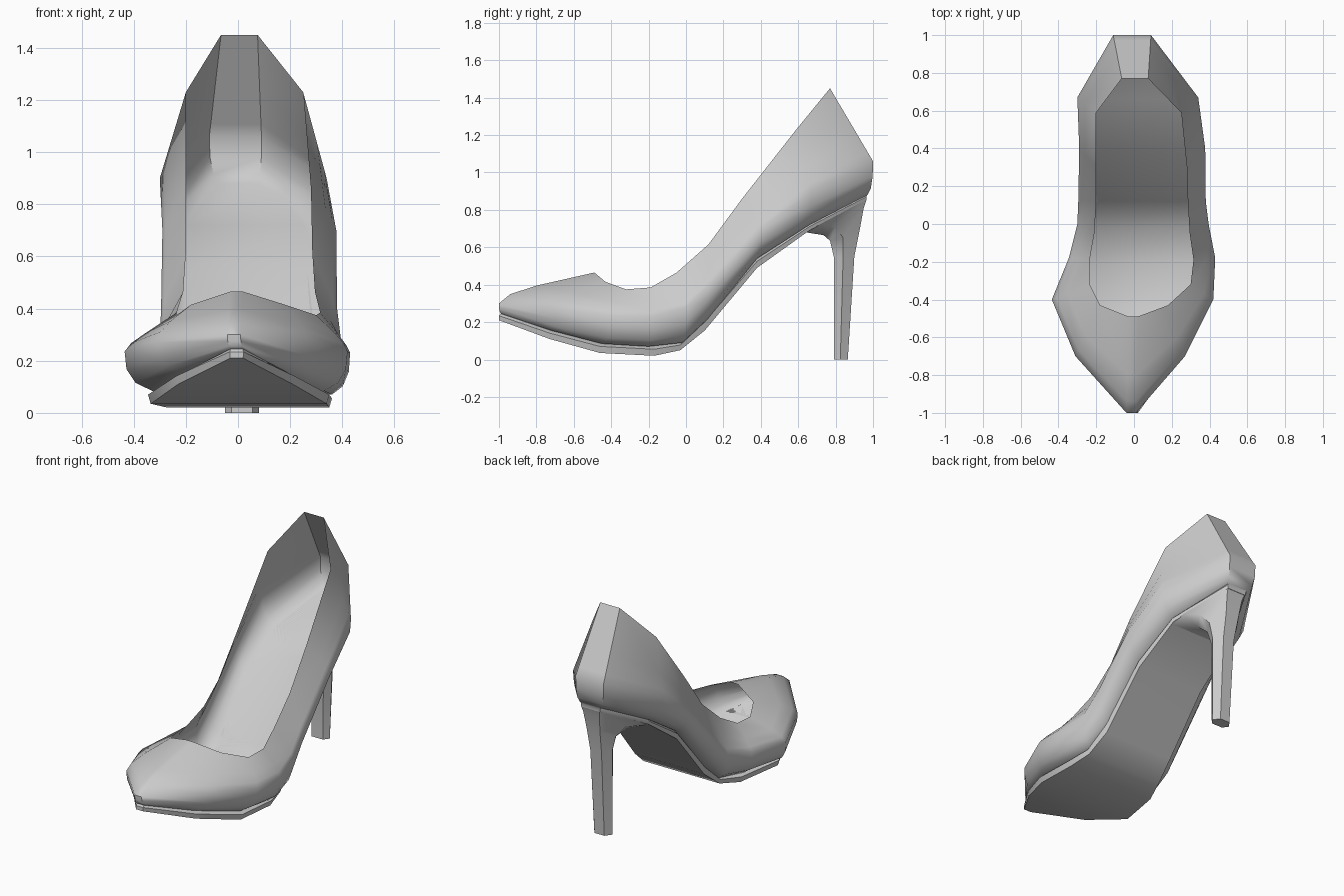
import bpy, bmesh
from math import radians

if "Cube" in bpy.data.objects:
    bpy.data.objects.remove(bpy.data.objects["Cube"])


def blend(a, b, t, tz=None):
    """Row-by-row mix of two outlines, with its own factor for z."""
    tz = t if tz is None else tz
    return [tuple(p + (q - p) * (tz if k == 3 else t)
                  for k, (p, q) in enumerate(zip(r, s))) for r, s in zip(a, b)]


def loft(name, levels, cap_first=False, cap_last=False, angle=45):
    """Loft closed outlines; each outline is rows of (y, x_left, x_right, z)."""
    bm = bmesh.new()
    rings = []
    for rows in levels:
        pts = [(l, y, z) for y, l, r, z in rows]
        pts += [(r, y, z) for y, l, r, z in reversed(rows)]
        rings.append([bm.verts.new(p) for p in pts])
    n = len(rings[0])
    for a, b in zip(rings, rings[1:]):
        for i in range(n):
            j = (i + 1) % n
            bm.faces.new((a[i], a[j], b[j], b[i]))
    for ring, wanted in ((rings[0], cap_first), (rings[-1], cap_last)):
        if wanted:
            for i in range(n // 2 - 1):
                bm.faces.new((ring[i], ring[i + 1], ring[n - 2 - i], ring[n - 1 - i]))
    bmesh.ops.recalc_face_normals(bm, faces=bm.faces)
    mesh = bpy.data.meshes.new(name)
    bm.to_mesh(mesh)
    bm.free()
    obj = bpy.data.objects.new(name, mesh)
    bpy.context.collection.objects.link(obj)
    bpy.ops.object.select_all(action='DESELECT')
    obj.select_set(True)
    bpy.context.view_layer.objects.active = obj
    bpy.ops.object.shade_smooth_by_angle(angle=radians(angle))
    return obj


# Outlines from toe to heel: footbed, widest line, opening rim
base = [(-.99, -.03, .02, .245), (-.72, -.22, .20, .155), (-.45, -.33, .33, .085),
        (-.20, -.27, .36, .07), (-.02, -.22, .33, .09), (.12, -.20, .30, .22),
        (.38, -.20, .28, .54), (.66, -.20, .25, .72), (.97, -.07, .08, .88)]
wide = [(-1.0, -.04, .01, .30), (-.70, -.31, .27, .27), (-.40, -.435, .42, .235),
        (-.18, -.345, .43, .23), (0, -.30, .395, .28), (.12, -.295, .38, .40),
        (.40, -.29, .377, .70), (.67, -.30, .34, .90), (1.0, -.11, .09, 1.06)]
rim = [(-.49, -.03, .02, .465), (-.43, -.18, .18, .415), (-.32, -.235, .30, .375),
       (-.19, -.235, .315, .385), (-.05, -.21, .295, .465), (.12, -.20, .285, .615),
       (.30, -.20, .28, .86), (.59, -.20, .25, 1.23), (.77, -.065, .075, 1.45)]

# Upper: open shell with a rounded toe box and a closed footbed
bulge = [.03, .025, .015, .01, 0, 0, 0, 0, 0]


def toe_box(t):
    return [(y, l, r, z + b) for (y, l, r, z), b in zip(blend(wide, rim, t), bulge)]


loft("upper", [base, blend(base, wide, .6, .2), blend(base, wide, .93, .55), wide,
               toe_box(.12), toe_box(.4), rim], cap_first=True)

# Sole: thin slab under the upper
under = [(-1.0, -.03, .02, .21), (-.73, -.23, .21, .11), (-.46, -.335, .34, .035),
         (-.17, -.27, .35, .02), (-.03, -.22, .325, .05), (.10, -.20, .295, .155),
         (.38, -.20, .275, .49), (.66, -.195, .245, .69), (.965, -.06, .075, .85)]
top = [(y, l * .95, r * .95, z) for y, l, r, z in base]
side = [(y, l * 1.03, r * 1.03, z) for y, l, r, z in blend(base, under, 1, .3)]
loft("sole", [top, side, under], True, True, 40)

# Heel: flared seat tapering to a slim post
loft("heel", [
    [(.64, -.19, .24, .68), (.72, -.175, .22, .725), (.965, -.055, .075, .855)],
    [(.735, -.09, .12, .665), (.80, -.13, .16, .71), (.95, -.045, .07, .81)],
    [(.77, -.045, .075, .635), (.84, -.085, .115, .65), (.93, -.035, .06, .70)],
    [(.79, -.03, .06, .55), (.84, -.06, .09, .55), (.90, -.025, .055, .55)],
    [(.79, -.025, .055, 0), (.825, -.05, .08, 0), (.865, -.02, .05, 0)],
], True, True, 50)
